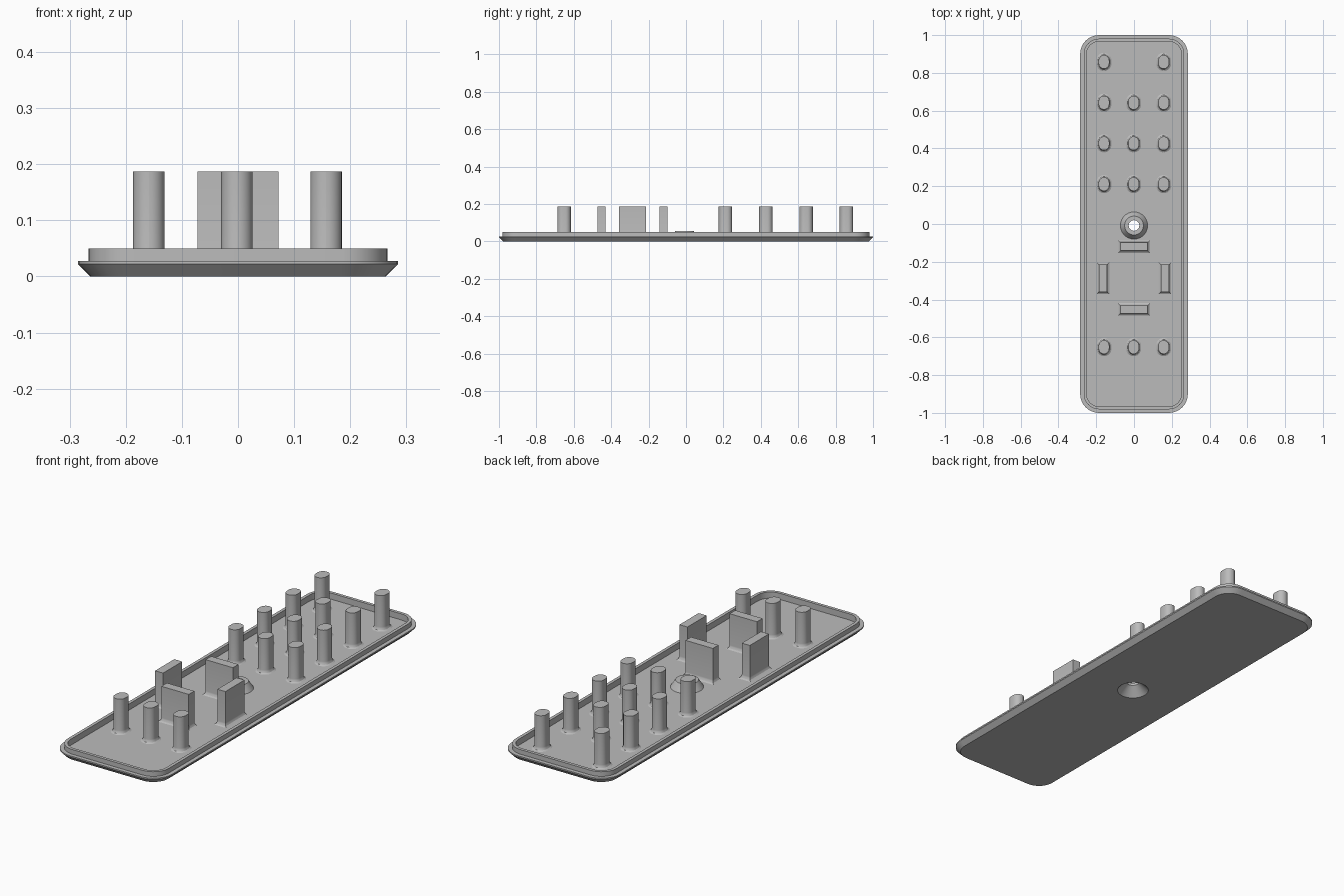
import bpy
import bmesh
from math import cos, sin, pi

cube = bpy.data.objects.get("Cube")
if cube:
    bpy.data.objects.remove(cube, do_unlink=True)

GREY = (0.5, 0.5, 0.5, 1.0)
grey = bpy.data.materials.new("plain grey")
grey.use_nodes = True
grey.diffuse_color = GREY
grey.node_tree.nodes["Principled BSDF"].inputs["Base Color"].default_value = GREY

FLOOR, TOP = 0.021, 0.187
SEG = 8


def rounded_rect(hx, hy, r, z, seg=SEG):
    """Counter-clockwise ring with seg + 1 points on each corner."""
    ring = []
    for q, (sx, sy) in enumerate([(1, 1), (-1, 1), (-1, -1), (1, -1)]):
        for i in range(seg + 1):
            a = (q + (i / seg if seg else 0.5)) * pi / 2
            ring.append((sx * (hx - r) + r * cos(a), sy * (hy - r) + r * sin(a), z))
    return ring


def circle(r, z, y=-0.008):
    """Circle with as many points as a rounded rectangle."""
    n = 4 * (SEG + 1)
    return [(r * cos((i + 0.5) * 2 * pi / n), y + r * sin((i + 0.5) * 2 * pi / n), z)
            for i in range(n)]


def loft(name, rings, closed=False):
    """Skin a stack of rings; close it into a loop or cap both ends."""
    bm = bmesh.new()
    loops = [[bm.verts.new(p) for p in ring] for ring in rings]
    pairs = list(zip(loops, loops[1:]))
    if closed:
        pairs.append((loops[-1], loops[0]))
    else:
        bm.faces.new(loops[0])
        bm.faces.new(loops[-1])
    for a, b in pairs:
        for i in range(len(a)):
            j = (i + 1) % len(a)
            bm.faces.new((a[i], a[j], b[j], b[i]))
    bmesh.ops.recalc_face_normals(bm, faces=bm.faces)
    mesh = bpy.data.meshes.new(name)
    bm.to_mesh(mesh)
    bm.free()
    mesh.materials.append(grey)
    return mesh


def place(name, mesh, x=0, y=0):
    obj = bpy.data.objects.new(name, mesh)
    obj.location = (x, y, 0)
    bpy.context.collection.objects.link(obj)
    return obj


def post(name, hx, hy, r, seg):
    """Upright post with a small fillet where it meets the floor."""
    flare = [(0.012, FLOOR - 0.003), (0.012, FLOOR), (0.005, FLOOR + 0.004),
             (0.001, FLOOR + 0.011), (0, FLOOR + 0.017), (0, TOP)]
    return loft(name, [rounded_rect(hx + f, hy + f, r + f if r else 0, z, seg)
                       for f, z in flare])


# Cover plate: chamfer, lip, raised rim, recessed floor and collared screw hole
profile = [(0.022, 0), (0, 0.022), (0, 0.028), (0.019, 0.028), (0.019, 0.05),
           (0.034, 0.05), (0.034, FLOOR)]
rings = [rounded_rect(0.285 - d, 1 - d, 0.1 - d, z) for d, z in profile]
rings += [circle(r, z) for r, z in
          [(0.072, FLOOR), (0.05, 0.055), (0.028, 0.055), (0.028, 0.042), (0.071, 0)]]
parts = [place("cover_plate", loft("cover_plate", rings, closed=True))]

# Rows of pegs, with no middle peg in the last row
peg = post("peg", 0.028, 0.036, 0.028, SEG)
for row, y in enumerate([-0.652, 0.211, 0.427, 0.642, 0.858]):
    for col, x in enumerate([-0.159, -0.002, 0.157]):
        if row == 4 and col == 1:
            continue
        parts.append(place(f"peg_{row}_{col}", peg, x, y))

# Four upright tabs around a square
cross_tab = post("cross_tab", 0.072, 0.021, 0, 0)
side_tab = post("side_tab", 0.021, 0.072, 0, 0)
parts.append(place("back_tab", cross_tab, 0, -0.12))
parts.append(place("front_tab", cross_tab, 0, -0.452))
parts.append(place("right_tab", side_tab, -0.164, -0.287))
parts.append(place("left_tab", side_tab, 0.164, -0.287))

# Smooth the rounded walls while keeping the edges sharp
bpy.ops.object.select_all(action="DESELECT")
for obj in parts:
    obj.select_set(True)
bpy.context.view_layer.objects.active = parts[0]
bpy.ops.object.shade_smooth_by_angle(angle=pi / 6)
